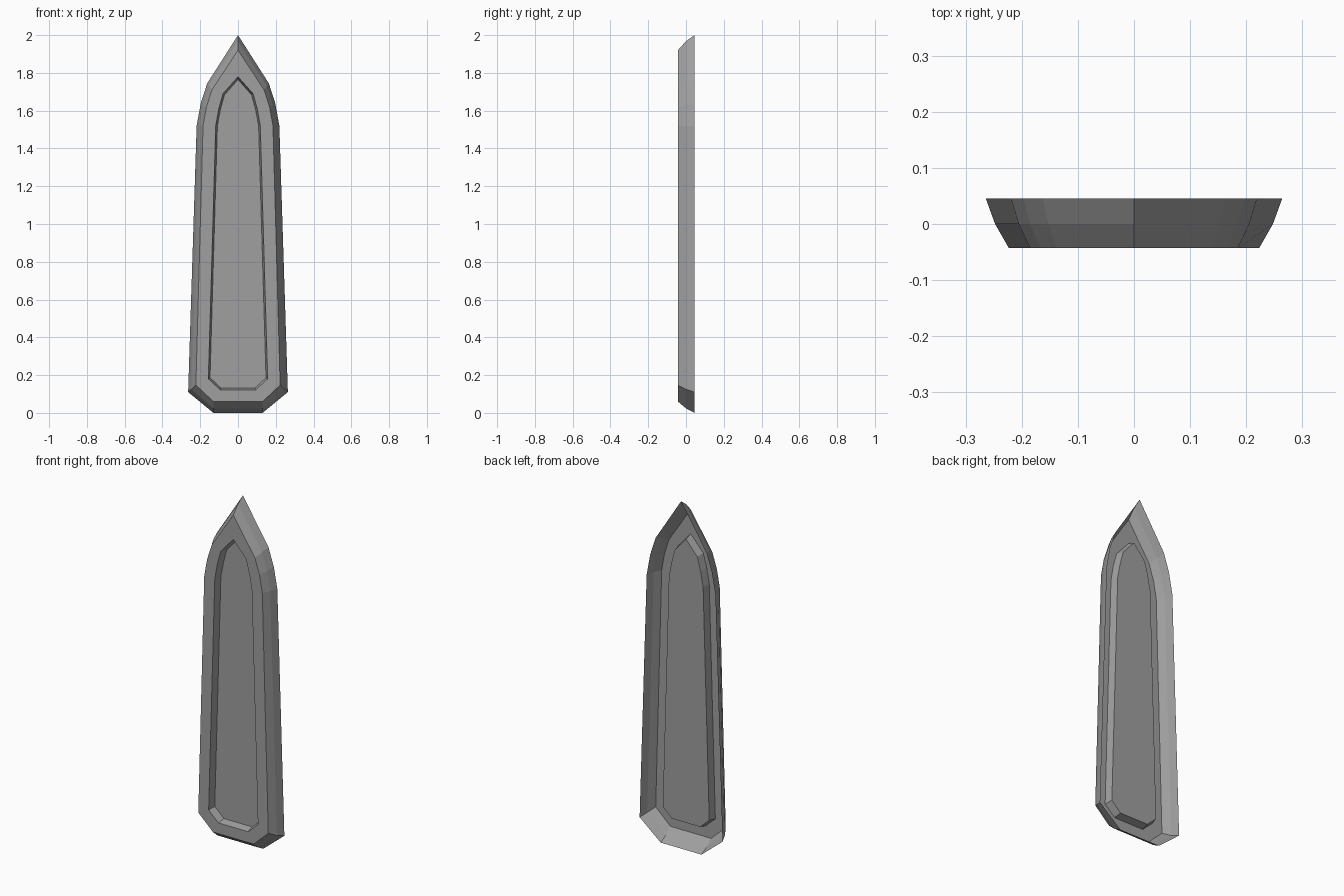
import bpy
import bmesh

cube = bpy.data.objects.get("Cube")
if cube:
    bpy.data.objects.remove(cube, do_unlink=True)

# Flat grey stone colour
grey = (0.35, 0.35, 0.35, 1.0)
mat = bpy.data.materials.new("Stone grey")
mat.use_nodes = True
mat.diffuse_color = grey
mat.node_tree.nodes["Principled BSDF"].inputs["Base Color"].default_value = grey

# Half outlines (x, z), from the bottom corner up to the tip
back_rim = [(0.13, 0), (0.264, 0.11), (0.219, 1.52), (0.197, 1.64), (0.163, 1.745), (0, 2)]
front_rim = [(0.13, 0.06), (0.223, 0.147), (0.185, 1.52), (0.167, 1.62), (0.138, 1.71), (0, 1.92)]
recess_rim = [(0.094, 0.122), (0.157, 0.18), (0.118, 1.52), (0.102, 1.61), (0.08, 1.69), (0, 1.78)]
recess_floor = [(0.09, 0.132), (0.148, 0.186), (0.109, 1.52), (0.093, 1.605), (0.072, 1.683), (0, 1.765)]


def blend(a, b, t):
    return [(p[0] + (q[0] - p[0]) * t, p[1] + (q[1] - p[1]) * t) for p, q in zip(a, b)]


def add_ring(bm, half, y):
    """Mirror a half outline into a closed ring of vertices."""
    full = half + [(-x, z) for x, z in reversed(half[:-1])]
    return [bm.verts.new((x, y, z)) for x, z in full]


# Open-backed pointed slab with a rounded outer bevel and a sunken panel
bm = bmesh.new()
rings = [
    add_ring(bm, back_rim, 0.045),
    add_ring(bm, blend(back_rim, front_rim, 0.4), 0.0),
    add_ring(bm, front_rim, -0.043),
    add_ring(bm, recess_rim, -0.043),
    add_ring(bm, recess_floor, 0.0),
]
for outer, inner in zip(rings, rings[1:]):
    n = len(outer)
    for i in range(n):
        j = (i + 1) % n
        bm.faces.new((outer[i], outer[j], inner[j], inner[i]))
bm.faces.new(rings[-1])

# Face the shell towards the front
bm.normal_update()
if bm.faces[:][-1].normal.y > 0:
    bmesh.ops.reverse_faces(bm, faces=bm.faces[:])

mesh = bpy.data.meshes.new("pointed_panel")
bm.to_mesh(mesh)
bm.free()
mesh.materials.append(mat)
panel = bpy.data.objects.new("pointed_panel", mesh)
bpy.context.collection.objects.link(panel)
